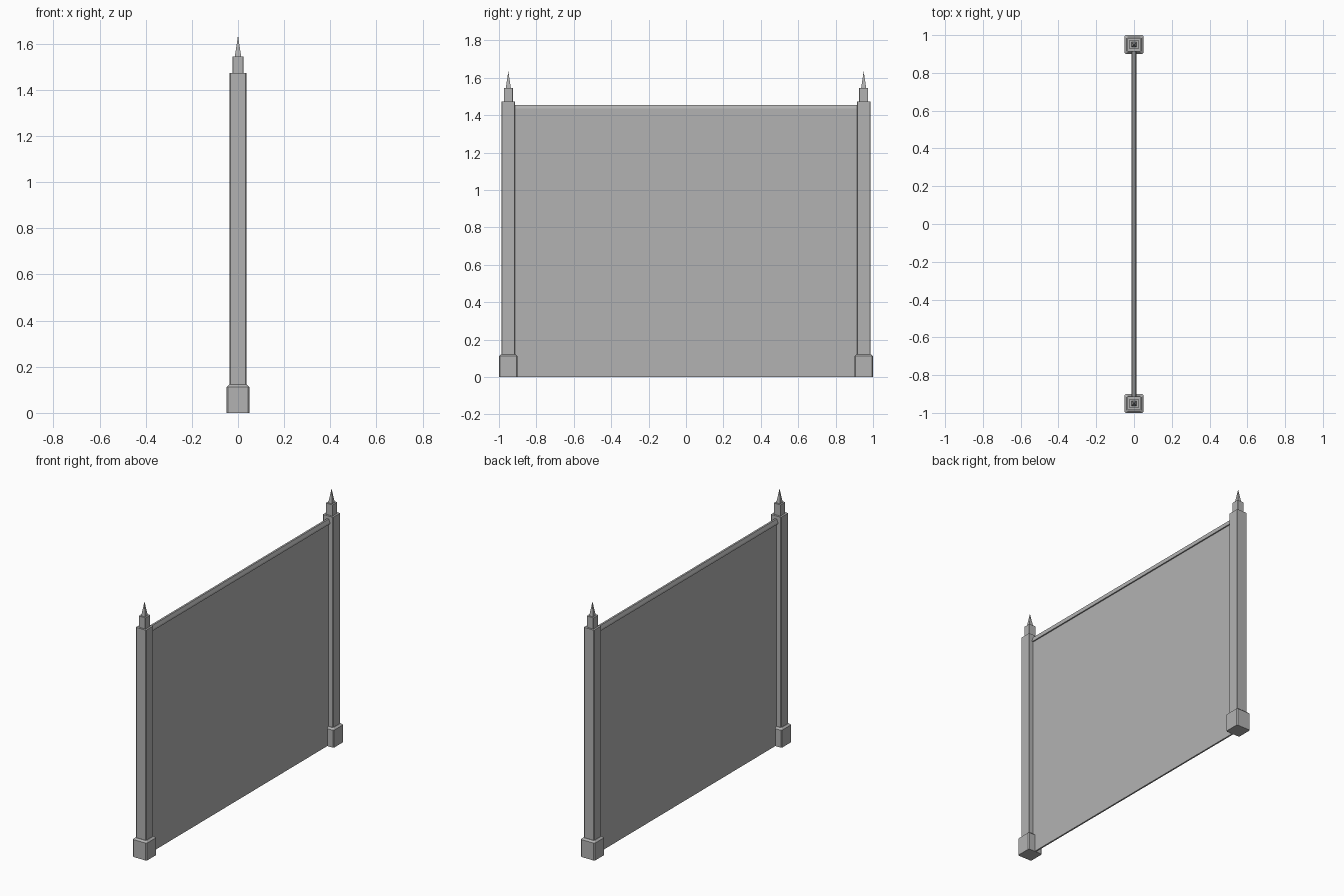
import bpy, bmesh

if "Cube" in bpy.data.objects:
    bpy.data.objects.remove(bpy.data.objects["Cube"])

# Dark grey for every part
grey = bpy.data.materials.new("dark_grey")
grey.diffuse_color = (0.45, 0.45, 0.45, 1)
grey.use_nodes = True
grey.node_tree.nodes["Principled BSDF"].inputs["Base Color"].default_value = grey.diffuse_color


def finish(name, bm):
    bmesh.ops.recalc_face_normals(bm, faces=bm.faces)
    mesh = bpy.data.meshes.new(name)
    bm.to_mesh(mesh)
    bm.free()
    mesh.materials.append(grey)
    obj = bpy.data.objects.new(name, mesh)
    bpy.context.collection.objects.link(obj)
    return obj


def square_stack(name, y, sections, chamfer):
    """Loft chamfered squares given as (half width, z) pairs."""
    bm = bmesh.new()
    rings = []
    for h, z in sections:
        c = h - min(chamfer, h * 0.2)
        pts = [(h, -c), (h, c), (c, h), (-c, h), (-h, c), (-h, -c), (-c, -h), (c, -h)]
        rings.append([bm.verts.new((px, y + py, z)) for px, py in pts])
    for a, b in zip(rings, rings[1:]):
        for i in range(8):
            j = (i + 1) % 8
            bm.faces.new((a[i], a[j], b[j], b[i]))
    bm.faces.new(rings[0])
    bm.faces.new(rings[-1])
    return finish(name, bm)


def extrude_y(name, profile, half_length):
    """Sweep an x-z profile along y."""
    bm = bmesh.new()
    ends = [[bm.verts.new((x, y, z)) for x, z in profile] for y in (-half_length, half_length)]
    n = len(profile)
    for i in range(n):
        j = (i + 1) % n
        bm.faces.new((ends[0][i], ends[0][j], ends[1][j], ends[1][i]))
    for ring in ends:
        bm.faces.new(ring)
    return finish(name, bm)


def spike(name, y, half, z0, z1):
    bm = bmesh.new()
    base = [bm.verts.new((sx * half, y + sy * half, z0))
            for sx, sy in ((-1, -1), (1, -1), (1, 1), (-1, 1))]
    tip = bm.verts.new((0, y, z1))
    bm.faces.new(base)
    for i in range(4):
        bm.faces.new((base[i], base[(i + 1) % 4], tip))
    return finish(name, bm)


# Two posts, each with foot, shaft, cap block and pointed finial
for side, y in (("front", -0.95), ("back", 0.95)):
    square_stack(side + "_post_foot", y, [(0.05, 0), (0.05, 0.112), (0.039, 0.122)], 0.006)
    square_stack(side + "_post_shaft", y, [(0.036, 0.12), (0.036, 1.473)], 0.003)
    square_stack(side + "_post_cap", y, [(0.024, 1.47), (0.024, 1.545)], 0.002)
    spike(side + "_post_finial", y, 0.014, 1.543, 1.635)

# Thin panel between the posts
extrude_y("panel", [(-0.005, 0), (0.005, 0), (0.005, 1.435), (-0.005, 1.435)], 0.92)

# Top rail with chamfered upper edges
extrude_y("top_rail", [(-0.013, 1.424), (0.013, 1.424), (0.013, 1.435),
                       (0.006, 1.455), (-0.006, 1.455), (-0.013, 1.435)], 0.92)
